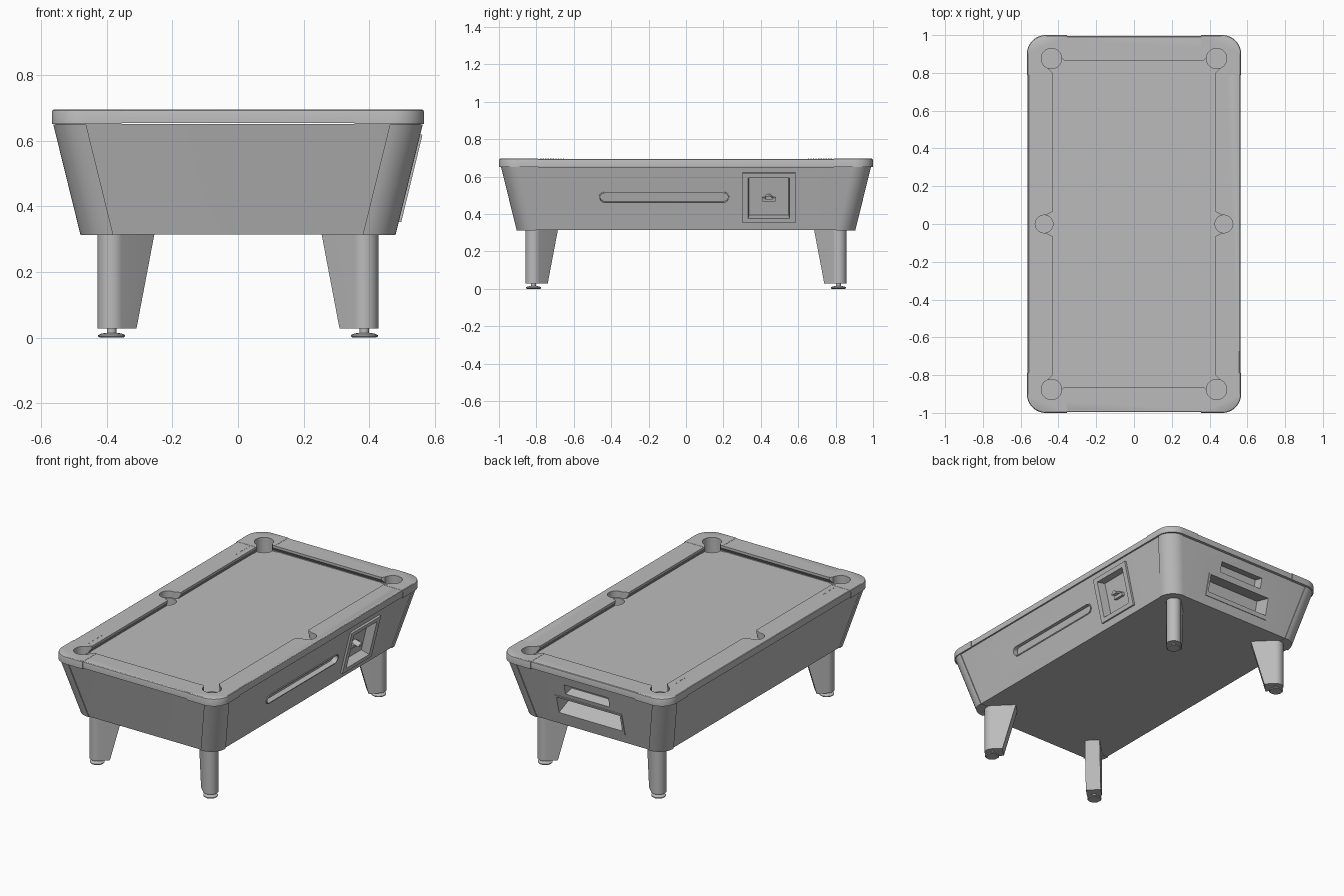
import bpy, bmesh, math
from mathutils import Matrix, Vector

if "Cube" in bpy.data.objects:
    bpy.data.objects.remove(bpy.data.objects["Cube"])

GREY = bpy.data.materials.new("plain_grey")
GREY.use_nodes = True
GREY.diffuse_color = (0.5, 0.5, 0.5, 1)
GREY.node_tree.nodes["Principled BSDF"].inputs["Base Color"].default_value = (0.5, 0.5, 0.5, 1)


def loft(name, rings, mat=None):
    """Closed solid through rings of equal point count."""
    bm = bmesh.new()
    loops = [[bm.verts.new(p) for p in ring] for ring in rings]
    n = len(loops[0])
    for a, b in zip(loops, loops[1:]):
        for i in range(n):
            bm.faces.new((a[i], a[(i + 1) % n], b[(i + 1) % n], b[i]))
    bm.faces.new(loops[0][::-1])
    bm.faces.new(loops[-1])
    if mat:
        bm.transform(mat)
    bmesh.ops.recalc_face_normals(bm, faces=bm.faces)
    me = bpy.data.meshes.new(name)
    bm.to_mesh(me)
    bm.free()
    me.materials.append(GREY)
    ob = bpy.data.objects.new(name, me)
    bpy.context.collection.objects.link(ob)
    return ob


def prism(name, pts, z0, z1, mat=None):
    return loft(name, [[(x, y, z) for x, y in pts] for z in (z0, z1)], mat)


def arc(cx, cy, r, a0, a1, n=12):
    return [(cx + r * math.cos(math.radians(a0 + (a1 - a0) * i / n)),
             cy + r * math.sin(math.radians(a0 + (a1 - a0) * i / n))) for i in range(n + 1)]


def circle(x, y, r, n=32):
    return arc(x, y, r, 0, 360, n)[:-1]


def rounded(hx, hy, r):
    pts = []
    for k, (sx, sy) in enumerate([(1, 1), (-1, 1), (-1, -1), (1, -1)]):
        pts += arc(sx * (hx - r), sy * (hy - r), r, 90 * k, 90 * k + 90)
    return pts


def rect(x0, x1, y0, y1):
    return [(x0, y0), (x1, y0), (x1, y1), (x0, y1)]


def corner(hx, hy, r, ix, iy, sx, sy):
    """Rounded outer corner closed by an inner point."""
    pts = [(ix, iy), (hx, iy)] + arc(hx - r, hy - r, r, 0, 90) + [(ix, hy)]
    return [(sx * x, sy * y) for x, y in pts]


def cut(ob, cutters):
    bpy.context.view_layer.objects.active = ob
    for c in cutters:
        m = ob.modifiers.new("cut", "BOOLEAN")
        m.operation, m.solver, m.object = "DIFFERENCE", "EXACT", c
        bpy.ops.object.modifier_apply(modifier=m.name)


def at(pts, z):
    return [(x, y, z) for x, y in pts]


SIGNS = [(sx, sy) for sx in (1, -1) for sy in (1, -1)]
ENDS = [("right" if sx < 0 else "left") + ("_front" if sy < 0 else "_back") for sx, sy in SIGNS]
BOTTOM, BED, TOP = 0.315, 0.652, 0.695

# Cutters for pockets, pocket mouths and the playing field
pockets, mouths = [], []
for sx, sy in SIGNS:
    pockets.append(prism("pocket_cutter", circle(sx * 0.437, sy * 0.876, 0.054), 0.57, 0.8))
    mouth = [(0.36, 0.79), (0.36, 0.855), (0.37, 0.865), (0.41, 0.905),
             (0.47, 0.84), (0.432, 0.80), (0.42, 0.79)]
    mouths.append(prism("mouth_cutter", [(sx * x, sy * y) for x, y in mouth], 0.6, 0.8))
for s in (1, -1):
    pockets.append(prism("pocket_cutter", circle(s * 0.476, 0, 0.047), 0.57, 0.8))
    mouth = [(0.41, -0.065), (0.432, -0.065), (0.47, -0.045), (0.47, 0.045), (0.432, 0.065), (0.41, 0.065)]
    mouths.append(prism("mouth_cutter", [(s * x, y) for x, y in mouth], 0.6, 0.8))
field = loft("field_cutter", [at(rect(-a, a, -b, b), z) for a, b, z in
                              [(0.446, 0.879, 0.6), (0.446, 0.879, 0.66), (0.432, 0.865, 0.68), (0.432, 0.865, 0.8)]])

# Tapered cabinet, whose top is the playing bed
cabinet = loft("cabinet", [at(rounded(0.475, 0.90, 0.09), BOTTOM), at(rounded(0.557, 0.983, 0.09), BED)])
cut(cabinet, pockets)

# Rail frame with softened top edge
rails = loft("rail_frame", [at(rounded(h, h + 0.433, 0.1), z) for h, z in
                            [(0.563, BED + 0.003), (0.563, 0.685), (0.561, 0.692), (0.557, TOP)]])
cut(rails, [field] + mouths + pockets)

for (sx, sy), end in zip(SIGNS, ENDS):
    # Corner caps of the rails
    cap = loft("rail_cap_" + end, [at(corner(h, h + 0.433, 0.1, 0.355, 0.79, sx, sy), z) for h, z in
                                   [(0.567, BED - 0.001), (0.567, 0.686), (0.565, 0.693), (0.561, TOP + 0.001)]])
    cut(cap, [field] + mouths + pockets)
    # Rounded corner posts of the cabinet
    post = loft("corner_post_" + end, [at(corner(a, b, 0.095, a - 0.1, b - 0.1, sx, sy), z) for a, b, z in
                                       [(0.48, 0.905, BOTTOM - 0.002), (0.563, 0.989, BED - 0.002)]])
    cut(post, pockets)

    # Legs: round outside, flat sides tapering toward the middle
    place = Matrix.Translation((sx * 0.385, sy * 0.815, 0)) @ Matrix.Rotation(math.atan2(sy, sx), 4, "Z")
    outer = arc(0, 0, 0.043, -90, 90, 16)
    loft("leg_" + end, [at(outer + [(-d, 0.043), (-d, -0.043)], z) for d, z in [(0.064, 0.028), (0.141, BOTTOM)]], place)
    # Levelling feet
    loft("foot_" + end, [at(circle(0, 0, r), z) for r, z in
                         [(0.036, 0), (0.041, 0.004), (0.041, 0.008), (0.030, 0.013),
                          (0.014, 0.015), (0.014, 0.03)]], place)

# Frames on the sloping side and back
t = math.atan2(0.082, BED - BOTTOM)
sn, cs = math.sin(t), math.cos(t)


def side_frame(u, out, origin):
    v = Vector((out[0] * sn, out[1] * sn, cs))
    n = Vector(u).cross(v)
    m = Matrix((u, v, n)).transposed().to_4x4()
    return Matrix.Translation(origin) @ m


def on_side(y, z):
    return side_frame((0, 1, 0), (1, 0), (0.475 + (z - BOTTOM) * sn / cs, y, z))


def on_back(z):
    return side_frame((-1, 0, 0), (0, 1), (0, 0.90 + (z - BOTTOM) * sn / cs, z))


def stadium(length, r):
    return arc(length, 0, r, -90, 90) + arc(-length, 0, r, 90, 270)


# Ball viewing window on the side
window = on_side(-0.117, 0.487)
rim = prism("window_rim", stadium(0.317, 0.032), -0.01, 0.005, window)
window_cut = prism("window_cutter", stadium(0.317, 0.026), -0.025, 0.1, window)
cut(rim, [window_cut])

# Coin box with raised frame, recess and handle
coin = on_side(0.443, 0.488)
frame = prism("coin_box_frame", rect(-0.142, 0.142, -0.137, 0.137), -0.01, 0.013, coin)
coin_cut = loft("coin_cutter", [at(rect(-a, a, -a, a), z) for a, z in [(0.105, -0.04), (0.121, 0.1)]], coin)
cut(frame, [coin_cut])
prism("coin_slide", rect(-0.035, 0.035, -0.028, -0.008), -0.045, -0.02, coin)
prism("coin_handle", arc(0, -0.01, 0.02, 0, 180), -0.045, 0.008, coin)

# Ball return and rack slot in the back
tray, slot = on_back(0.44), on_back(0.567)
tray_rim = prism("ball_return_rim", rect(-0.228, 0.228, -0.072, 0.072), -0.01, 0.005, tray)
tray_cut = loft("tray_cutter", [at(rect(-0.215, 0.215, b, 0.06), z) for b, z in [(-0.03, -0.1), (-0.06, 0.1)]], tray)
slot_cut = prism("slot_cutter", rect(-0.15, 0.15, -0.032, 0.032), -0.06, 0.1, slot)
cut(tray_rim, [tray_cut])
cut(cabinet, [window_cut, coin_cut, tray_cut, slot_cut])

# Score marker pegs along one rail
for s in (1, -1):
    for i in range(10):
        prism("score_peg", circle(-0.468, s * (0.655 + i * 0.0135), 0.0035, 8), TOP - 0.002, TOP + 0.001)

for c in pockets + mouths + [field, window_cut, coin_cut, tray_cut, slot_cut]:
    bpy.data.objects.remove(c)

# Smooth rounded parts, keep edges crisp
bpy.ops.object.select_all(action="DESELECT")
for ob in bpy.context.collection.objects:
    if ob.type == "MESH":
        ob.select_set(True)
        bpy.context.view_layer.objects.active = ob
bpy.ops.object.shade_smooth_by_angle(angle=math.radians(30))
